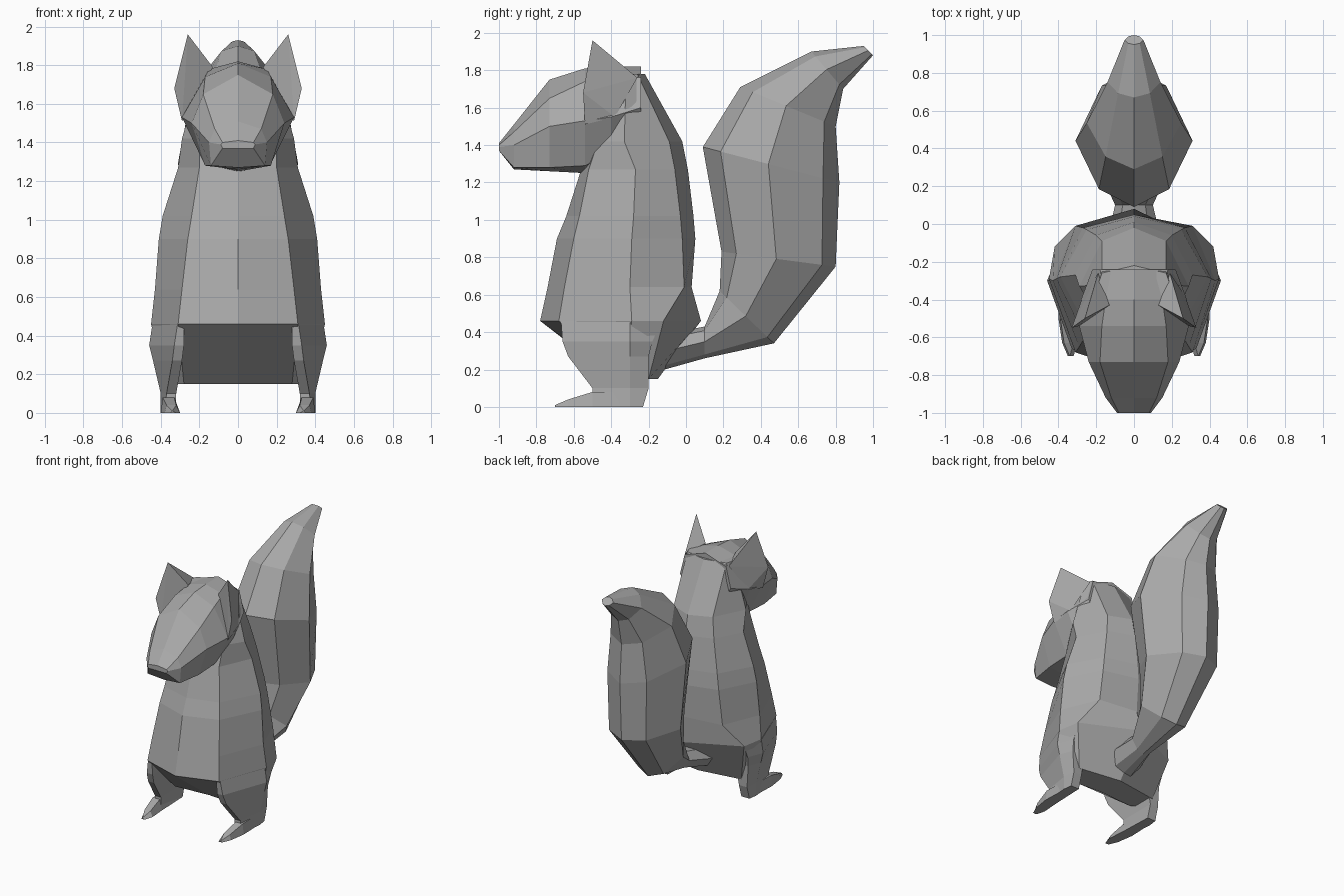
import bpy, bmesh

cube = bpy.data.objects.get("Cube")
if cube:
    bpy.data.objects.remove(cube, do_unlink=True)

fur = bpy.data.materials.new("grey_fur")
fur.use_nodes = True
fur.diffuse_color = (0.4, 0.4, 0.4, 1)
fur.node_tree.nodes["Principled BSDF"].inputs["Base Color"].default_value = fur.diffuse_color


def finish(name, bm, mirrored=False):
    """Turn a bmesh into a flat shaded object, optionally mirrored across x."""
    bmesh.ops.recalc_face_normals(bm, faces=bm.faces)
    mesh = bpy.data.meshes.new(name)
    bm.to_mesh(mesh)
    bm.free()
    mesh.materials.append(fur)
    obj = bpy.data.objects.new(name, mesh)
    bpy.context.collection.objects.link(obj)
    if mirrored:
        obj.modifiers.new("Mirror", "MIRROR").use_mirror_merge = False
    return obj


def loft(name, rings, mirrored=False):
    """Skin a list of closed rings and cap both ends."""
    bm = bmesh.new()
    loops = [[bm.verts.new(point) for point in ring] for ring in rings]
    for lower, upper in zip(loops, loops[1:]):
        count = len(lower)
        for i in range(count):
            j = (i + 1) % count
            bm.faces.new((lower[i], lower[j], upper[j], upper[i]))
    bm.faces.new(loops[0])
    bm.faces.new(loops[-1])
    return finish(name, bm, mirrored)


def symmetric(half):
    """Complete a half ring whose first and last points lie on the centre plane."""
    return half + [(-x, y, z) for x, y, z in reversed(half[1:-1])]


# Body: height, belly y, front corner, flank, back corner, spine y
body_rings = []
for z, belly, front, flank, back, spine in [
    (.15, -.36, (.28, -.38), (.38, -.3), (.34, -.2), -.15),
    (.46, -.78, (.31, -.68), (.45, -.29), (.42, -.12), .08),
    (.64, -.74, (.29, -.65), (.43, -.3), (.31, -.01), .03),
    (.9, -.69, (.26, -.6), (.41, -.29), (.27, -.02), .05),
    (1.02, -.64, (.24, -.57), (.39, -.28), (.25, -.03), .04),
    (1.27, -.56, (.2, -.52), (.31, -.27), (.2, -.06), .01),
    (1.42, -.52, (.2, -.47), (.29, -.33), (.17, -.09), -.02),
    (1.78, -.4, (.15, -.4), (.19, -.32), (.17, -.26), -.22),
]:
    half = [(0, belly, z)] + [(x, y, z) for x, y in (front, flank, back)] + [(0, spine, z)]
    body_rings.append(symmetric(half))
loft("body", body_rings)

# Head: y, crown z, brow, cheek, jaw, chin z
head_rings = []
for y, crown, brow, cheek, jaw, chin in [
    (-1, 1.41, (.08, 1.4), (.09, 1.39), (.08, 1.37), 1.37),
    (-.92, 1.51, (.12, 1.47), (.15, 1.4), (.14, 1.28), 1.27),
    (-.73, 1.75, (.18, 1.65), (.24, 1.5), (.17, 1.28), 1.26),
    (-.54, 1.81, (.17, 1.74), (.29, 1.53), (.17, 1.29), 1.25),
    (-.4, 1.82, (.15, 1.78), (.28, 1.55), (.19, 1.36), 1.32),
    (-.24, 1.82, (.18, 1.76), (.22, 1.6), (.16, 1.5), 1.45),
]:
    half = [(0, y, crown)] + [(x, y, z) for x, z in (brow, cheek, jaw)] + [(0, y, chin)]
    head_rings.append(symmetric(half))
loft("head", head_rings)

# Tail: front point, rear point and half width of each octagonal section
tail_rings = []
for (fy, fz), (by, bz), width in [
    ((-.15, .38), (-.15, .19), .16),
    ((.1, .43), (.1, .26), .1),
    ((.18, .62), (.47, .34), .2),
    ((.19, .83), (.8, .75), .29),
    ((.09, 1.39), (.82, 1.2), .31),
    ((.29, 1.71), (.8, 1.5), .25),
    ((.67, 1.9), (.84, 1.7), .14),
    ((.95, 1.93), (1, 1.88), .05),
]:
    half = [(width * wide, fy + (by - fy) * t, fz + (bz - fz) * t)
            for t, wide in [(0, 0), (.13, .6), (.48, 1), (.88, .55), (1, 0)]]
    tail_rings.append(symmetric(half))
loft("tail", tail_rings)

# Haunches and legs: height, inner x, front (x, y), outer x, back (x, y)
leg_rings = []
for z, inner, (front_x, front_y), outer, (back_x, back_y) in [
    (.48, .28, (.31, -.67), .44, (.41, -.12)),
    (.35, .28, (.33, -.66), .46, (.41, -.18)),
    (.27, .29, (.34, -.63), .44, (.4, -.2)),
    (.1, .32, (.37, -.5), .4, (.39, -.2)),
    (0, .32, (.38, -.5), .4, (.39, -.23)),
]:
    leg_rings.append([(inner, front_y, z), (front_x, front_y, z), (outer, -.3, z),
                      (back_x, back_y, z), (inner, back_y, z)])
loft("legs", leg_rings, mirrored=True)

# Feet: wedges thinning towards the toes
foot_rings = []
for y, inner, outer, height in [
    (-.23, .32, .39, .08), (-.5, .31, .4, .08), (-.63, .3, .38, .04), (-.7, .32, .35, .01),
]:
    foot_rings.append([(inner, y, 0), (outer, y, 0), (outer - .01, y, height), (inner + .02, y, height)])
loft("feet", foot_rings, mirrored=True)

# Ears: pointed shells on the sides of the head
ear = bmesh.new()
for point in [(.13, -.43, 1.79), (.26, -.5, 1.96), (.33, -.55, 1.68),
              (.29, -.54, 1.51), (.19, -.26, 1.76), (.27, -.38, 1.55)]:
    ear.verts.new(point)
bmesh.ops.convex_hull(ear, input=ear.verts)
finish("ears", ear, mirrored=True)
